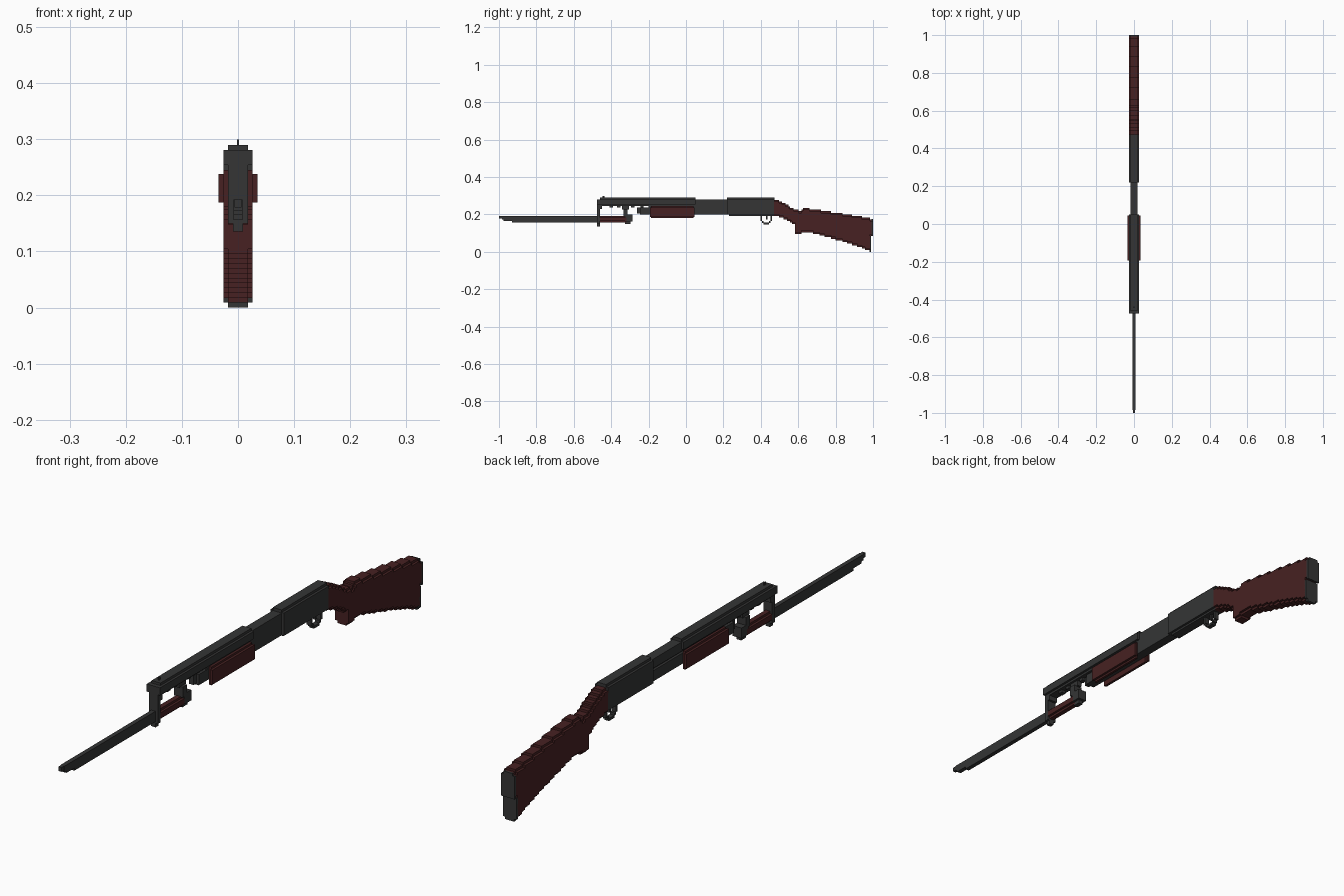
import bpy, bmesh

V = 0.0087  # size of one block step


def material(name, rgb):
    m = bpy.data.materials.new(name)
    m.diffuse_color = (*rgb, 1)
    return m


GREY = material("dark_grey_metal", (0.035, 0.036, 0.036))
RED = material("dark_red_wood", (0.063, 0.0155, 0.016))


def blocks(name, mat, boxes):
    """One object from boxes given as (x0, x1, y0, y1, z0, z1)."""
    bm = bmesh.new()
    for x0, x1, y0, y1, z0, z1 in boxes:
        vs = bmesh.ops.create_cube(bm, size=1)["verts"]
        for v in vs:
            v.co.x = x1 if v.co.x > 0 else x0
            v.co.y = y1 if v.co.y > 0 else y0
            v.co.z = z1 if v.co.z > 0 else z0
    me = bpy.data.meshes.new(name)
    bm.to_mesh(me)
    bm.free()
    me.materials.append(mat)
    ob = bpy.data.objects.new(name, me)
    bpy.context.collection.objects.link(ob)
    return ob


def mid(w, y0, y1, z0, z1):
    """Box centred on x = 0 with half width w."""
    return (-w, w, y0, y1, z0, z1)


def rounded(w, y0, y1, z0, z1, step=V):
    """Two centred boxes that make a bar with stepped corners."""
    return [mid(w, y0, y1, z0 + step, z1 - step), mid(w - V, y0, y1, z0, z1)]


def lerp(pts, y):
    for (a, za), (b, zb) in zip(pts, pts[1:]):
        if y <= b:
            return za + (zb - za) * (y - a) / (b - a)
    return pts[-1][1]


# Stock: stepped columns between a top and a bottom profile
TOP = [(0.46, 0.288), (0.49, 0.277), (0.53, 0.257), (0.58, 0.226), (0.62, 0.216),
       (0.626, 0.237), (0.66, 0.231), (0.77, 0.214), (0.88, 0.198), (1.0, 0.175)]
BOTTOM = [(0.46, 0.198), (0.52, 0.178), (0.56, 0.16), (0.583, 0.14), (0.588, 0.094),
          (0.612, 0.094), (0.632, 0.109), (0.69, 0.097), (0.77, 0.075), (0.88, 0.042),
          (0.985, 0.004)]
cols = []
y = 0.47
while y < 0.99:
    y1 = min(y + V, 0.994)
    t = round(lerp(TOP, y + V / 2) / V) * V
    b = round(lerp(BOTTOM, y + V / 2) / V) * V
    if y1 > 0.985:
        b = 0.085            # the heel overhangs the toe
    if cols and cols[-1][2:] == [b, t]:
        cols[-1][1] = y1
    else:
        cols.append([y, y1, b, t])
    y += V
stock = []
for y0, y1, b, t in cols:
    stock += rounded(3 * V, y0, y1, b, t)
blocks("stock", RED, stock)

# Butt plate in two steps
blocks("butt_plate", GREY, [
    mid(3 * V, 0.993, 1.0, 0.085, 0.166), mid(2 * V, 0.993, 1.0, 0.166, 0.175),
    mid(3 * V, 0.98, 0.99, V, 0.085), mid(2 * V, 0.98, 0.99, 0, V)])

# Receiver
blocks("receiver", GREY, [
    mid(3 * V, 0.22, 0.474, 0.2, 0.281), mid(2 * V, 0.22, 0.474, 0.281, 0.29),
    mid(2 * V, 0.23, 0.474, 0.193, 0.2)])

# Barrel, magazine tube and the bar joining them
blocks("barrel", GREY, [mid(2 * V, -0.465, 0.225, 0.246, 0.279)])
blocks("magazine_tube", GREY, [
    mid(2 * V, -0.245, 0.225, 0.2, 0.238),
    mid(V, -0.262, -0.24, 0.205, 0.238)])
blocks("action_bar", GREY, [(-V, 2 * V, -0.2, 0.225, 0.205, 0.25)])

# Heat shield over the barrel, with lugs beneath it
blocks("heat_shield", GREY, [
    mid(3 * V, -0.475, 0.05, 0.254, 0.281),
    mid(2 * V, -0.46, 0.05, 0.281, 0.29),
    mid(2 * V, -0.475, 0.05, 0.246, 0.254)])
blocks("barrel_lugs", GREY, [
    mid(V, c - V, c + V, 0.236, 0.248) for c in (-0.40, -0.36, -0.285, -0.235)])
blocks("front_sight", GREY, [mid(0.002, -0.446, -0.437, 0.285, 0.3)])

# Fore-end grips on both sides of the tube
grips = []
for s in (-1, 1):
    for a, b, y0, y1, z0, z1 in ((2, 3, -0.187, 0.041, 0.18, 0.245),
                                 (3, 4, -0.193, 0.046, 0.187, 0.238)):
        xs = sorted((s * a * V, s * b * V))
        grips.append((*xs, y0, y1, z0, z1))
blocks("fore_end_grips", RED, grips)

# Trigger guard ring and trigger
blocks("trigger_guard", GREY, [
    mid(V, 0.397, 0.406, 0.164, 0.195), mid(V, 0.406, 0.415, 0.155, 0.164),
    mid(V, 0.414, 0.445, 0.147, 0.156), mid(V, 0.444, 0.453, 0.155, 0.164),
    mid(V, 0.452, 0.461, 0.164, 0.195)])
blocks("trigger", GREY, [mid(0.004, 0.428, 0.436, 0.172, 0.195)])

# Bayonet guard, hanging from the muzzle
blocks("bayonet_guard", GREY, [
    mid(V, -0.475, -0.459, 0.136, 0.15),
    mid(2 * V, -0.475, -0.459, 0.15, 0.236),
    mid(2 * V, -0.475, -0.45, 0.228, 0.25)])

# Bayonet handle and pommel with its clamp
blocks("bayonet_handle", RED, rounded(2 * V, -0.46, -0.318, 0.156, 0.192, 0.008))
blocks("bayonet_pommel", GREY, [
    mid(2 * V, -0.325, -0.287, 0.163, 0.2), mid(V, -0.325, -0.297, 0.15, 0.163),
    mid(2 * V, -0.335, -0.312, 0.19, 0.228), mid(V, -0.343, -0.304, 0.226, 0.25)])

# Bayonet blade stepping up to its tip
blocks("bayonet_blade", GREY, [
    mid(0.008, -0.985, -0.47, 0.172, 0.193), mid(0.008, -0.93, -0.47, 0.156, 0.173),
    mid(0.008, -0.975, -0.93, 0.165, 0.173), mid(0.006, -1.0, -0.985, 0.178, 0.193)])
